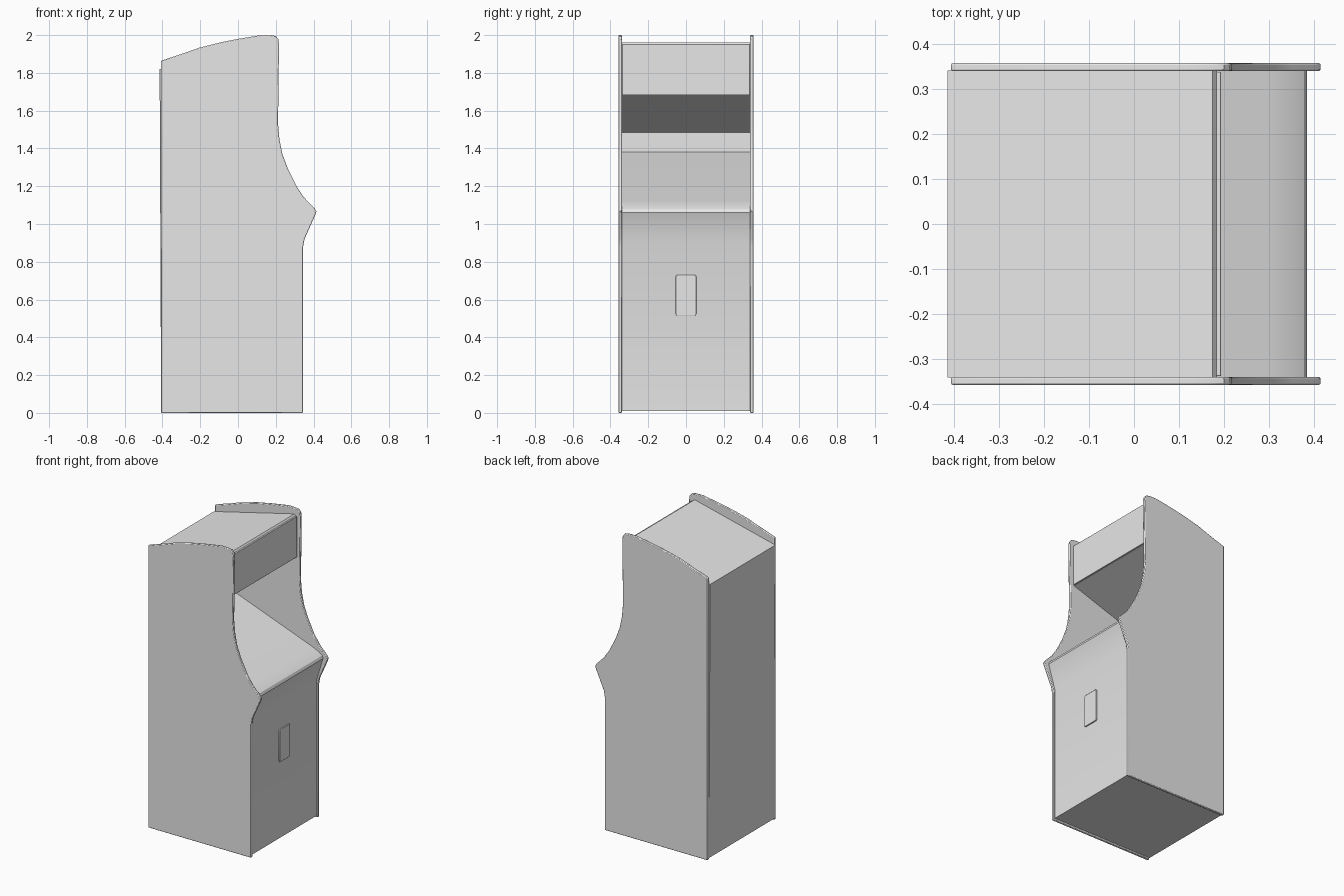
import bpy
import bmesh
import math

cube = bpy.data.objects.get("Cube")
if cube:
    bpy.data.objects.remove(cube, do_unlink=True)

grey = bpy.data.materials.new("light grey")
grey.use_nodes = True
COLOUR = (0.8, 0.8, 0.8, 1)
grey.diffuse_color = COLOUR
grey.node_tree.nodes["Principled BSDF"].inputs["Base Color"].default_value = COLOUR


def finish(bm, name, bevel=0, segments=2):
    """Turn a bmesh into a shaded object with an optional bevel."""
    bmesh.ops.recalc_face_normals(bm, faces=bm.faces)
    mesh = bpy.data.meshes.new(name)
    bm.to_mesh(mesh)
    bm.free()
    mesh.materials.append(grey)
    obj = bpy.data.objects.new(name, mesh)
    bpy.context.collection.objects.link(obj)
    if bevel:
        mod = obj.modifiers.new("soft edges", "BEVEL")
        mod.width = bevel
        mod.segments = segments
        mod.limit_method = "ANGLE"
        mod.angle_limit = math.radians(50)
    bpy.ops.object.select_all(action="DESELECT")
    obj.select_set(True)
    bpy.context.view_layer.objects.active = obj
    bpy.ops.object.shade_smooth_by_angle(angle=math.radians(30))
    return obj


def prism(name, profile, y0, y1, bevel=0):
    """Extrude an (x, z) outline from y0 to y1."""
    bm = bmesh.new()
    face = bm.faces.new([bm.verts.new((x, y0, z)) for x, z in profile])
    moved = bmesh.ops.extrude_face_region(bm, geom=[face])["geom"]
    verts = [g for g in moved if isinstance(g, bmesh.types.BMVert)]
    bmesh.ops.translate(bm, verts=verts, vec=(0, y1 - y0, 0))
    return finish(bm, name, bevel)


# Curved side panels
side = [(-0.407, 0), (0.345, 0), (0.345, 0.88), (0.352, 0.92), (0.41, 1.05),
        (0.415, 1.067), (0.405, 1.083), (0.35, 1.14), (0.31, 1.2),
        (0.265, 1.29), (0.235, 1.37), (0.219, 1.45), (0.212, 1.53),
        (0.217, 1.95), (0.213, 1.98), (0.2, 1.995), (0.17, 2), (0.12, 2),
        (0, 1.98), (-0.1, 1.96), (-0.2, 1.935), (-0.3, 1.9), (-0.407, 1.865)]
for label, sign in (("left", 1), ("right", -1)):
    prism(f"side_panel_{label}", side, sign * 0.34, sign * 0.358, 0.004)

# Cabinet body with the deep screen recess and sloping deck
body = [(-0.407, 0.01), (0.336, 0.01), (0.336, 0.905), (0.38, 1.05),
        (0.385, 1.062), (0.378, 1.08), (0.35, 1.1), (0.3, 1.122),
        (-0.4, 1.38), (-0.4, 1.485), (0.185, 1.68), (0.185, 1.95),
        (0.175, 1.962), (-0.415, 1.82)]
prism("cabinet_body", body, -0.341, 0.341)

# Marquee plate above the recess
marquee = [(0.18, 1.682), (0.194, 1.682), (0.194, 1.952), (0.18, 1.952)]
prism("marquee_panel", marquee, -0.338, 0.338, 0.002)

# Rounded coin door on the lower front
door_profile = []
for cx, cz, start in ((0.045, 0.72, 0), (-0.045, 0.72, 90),
                      (-0.045, 0.525, 180), (0.045, 0.525, 270)):
    for step in range(4):
        a = math.radians(start + step * 30)
        door_profile.append((cx + 0.01 * math.cos(a), cz + 0.01 * math.sin(a)))
bm = bmesh.new()
face = bm.faces.new([bm.verts.new((0.33, y, z)) for y, z in door_profile])
moved = bmesh.ops.extrude_face_region(bm, geom=[face])["geom"]
bmesh.ops.translate(bm, verts=[g for g in moved if isinstance(g, bmesh.types.BMVert)],
                    vec=(0.014, 0, 0))
finish(bm, "coin_door", 0.002)
